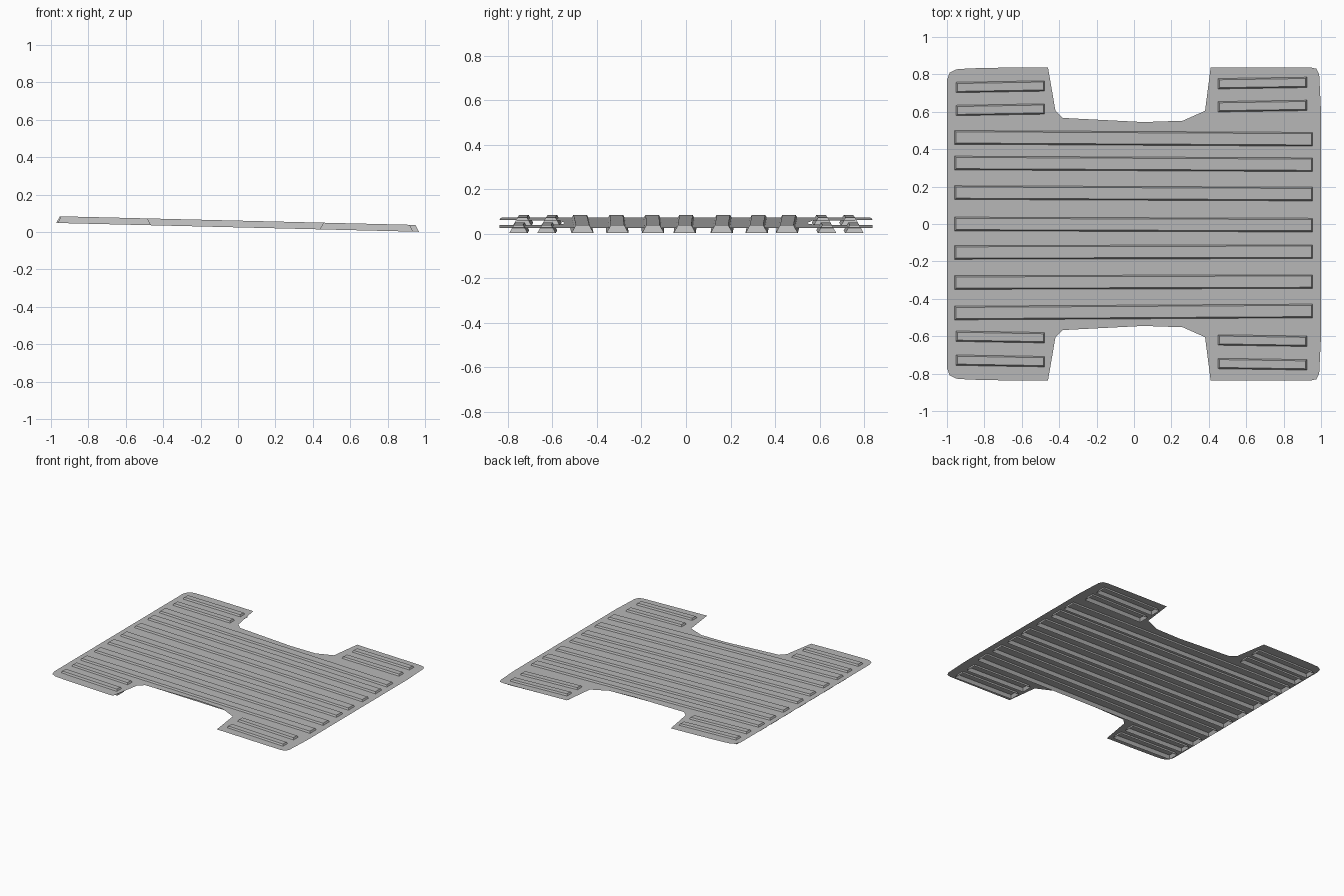
import bpy
import bmesh

old = bpy.data.objects.get("Cube")
if old:
    bpy.data.objects.remove(old, do_unlink=True)

grey = bpy.data.materials.new("plain_grey")
grey.use_nodes = True
colour = (0.48, 0.48, 0.48, 1)
grey.diffuse_color = colour
grey.node_tree.nodes["Principled BSDF"].inputs["Base Color"].default_value = colour


def sheet_z(x):
    """Height of the gently tilted sheet."""
    return 0.049 - 0.0243 * x


def finish(name, bm):
    mesh = bpy.data.meshes.new(name)
    bm.to_mesh(mesh)
    bm.free()
    mesh.materials.append(grey)
    obj = bpy.data.objects.new(name, mesh)
    bpy.context.collection.objects.link(obj)
    return obj


# Thin mat with rounded corners and a notch front and back
half = [(-1, 0.77), (-0.985, 0.81), (-0.95, 0.827), (-0.88, 0.832), (-0.7, 0.836),
        (-0.46, 0.838), (-0.42, 0.605), (-0.38, 0.567), (0.05, 0.545),
        (0.26, 0.552), (0.38, 0.605), (0.41, 0.838), (0.94, 0.838),
        (0.975, 0.83), (0.99, 0.8), (1, 0.6)]
outline = half + [(x, -y) for x, y in reversed(half)]
bm = bmesh.new()
mat_face = bm.faces.new([bm.verts.new((x, y, sheet_z(x))) for x, y in outline])
mat_face.normal_update()
if mat_face.normal.z < 0:
    mat_face.normal_flip()
bmesh.ops.triangulate(bm, faces=bm.faces[:])
finish("mat_sheet", bm)


def rib(name, x0, x1, y0, y1, base, top):
    """Hollow tapered bar, open underneath, passing through the sheet."""
    bm = bmesh.new()
    rings = []
    for width, inset, lift in ((base, 0, -0.024), (top, 0.02, 0.012)):
        a, b, w = x0 + inset, x1 - inset, width / 2
        corners = ((a, y0 - w), (b, y1 - w), (b, y1 + w), (a, y0 + w))
        rings.append([bm.verts.new((x, y, sheet_z(x) + lift)) for x, y in corners])
    low, high = rings
    for i in range(4):
        j = (i + 1) % 4
        bm.faces.new((low[i], low[j], high[j], high[i]))
    bm.faces.new(high)
    finish(name, bm)


# Long ribs across the middle: y at the right and left ends
long_ribs = [(0.463, 0.453), (0.326, 0.317), (0.168, 0.16), (0, -0.006),
             (-0.152, -0.148), (-0.313, -0.308), (-0.476, -0.465)]
for n, (y0, y1) in enumerate(long_ribs, 1):
    rib(f"long_rib_{n}", -0.972, 0.968, y0, y1, 0.1, 0.06)

# Short ribs on the four corner tabs
tabs = {"back_right": (-1, (0.73, 0.607), 0.008), "back_left": (1, (0.75, 0.627), 0.007),
        "front_right": (-1, (-0.728, -0.6), -0.008), "front_left": (1, (-0.746, -0.62), -0.007)}
for tab, (side, rows, rise) in tabs.items():
    x0, x1 = (-0.965, -0.465) if side < 0 else (0.437, 0.937)
    for n, y in enumerate(rows, 1):
        rib(f"{tab}_short_rib_{n}", x0, x1, y, y + rise, 0.083, 0.042)
